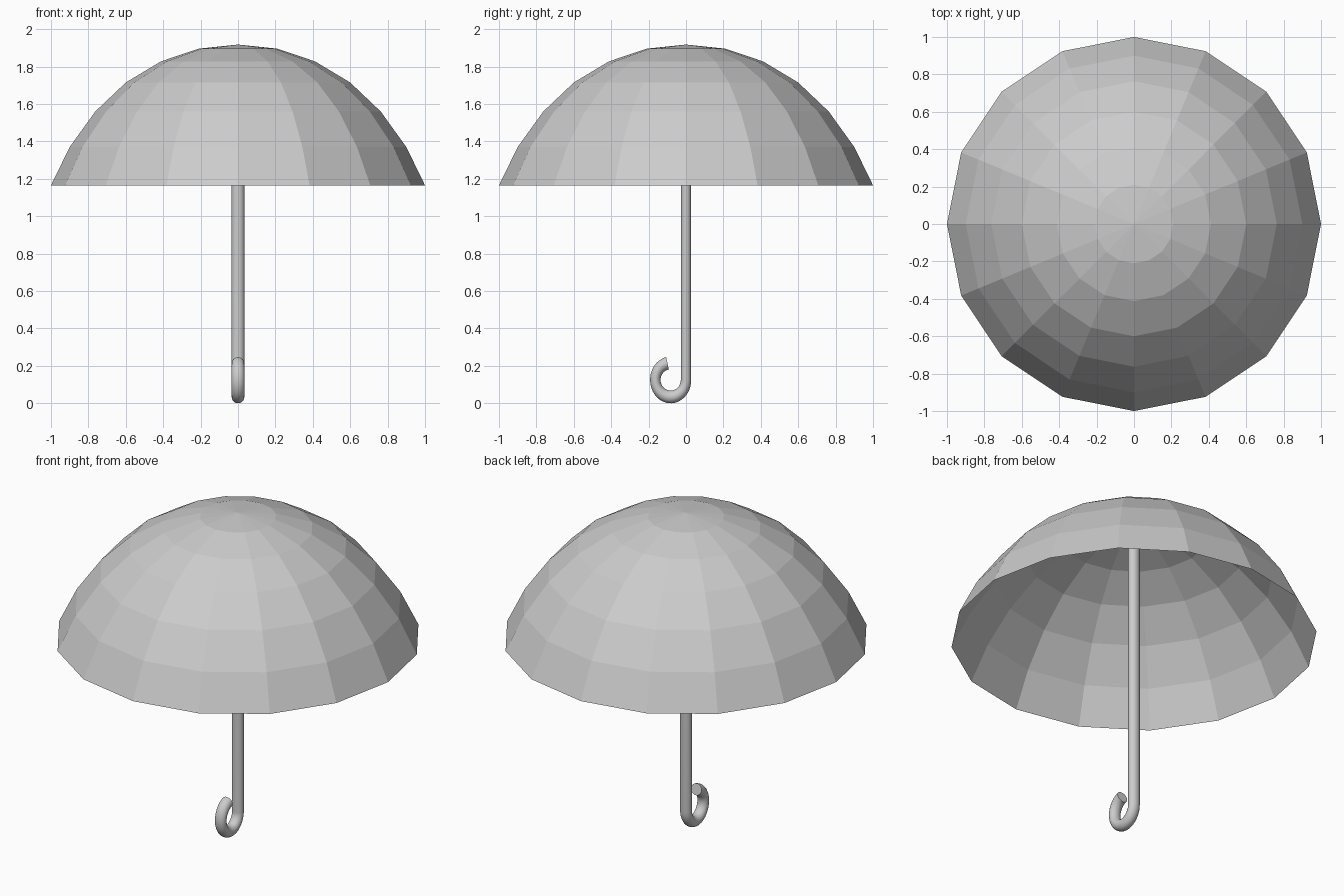
import bpy, bmesh, math
from mathutils import Vector

if "Cube" in bpy.data.objects:
    bpy.data.objects.remove(bpy.data.objects["Cube"])

grey = bpy.data.materials.new("light grey")
grey.diffuse_color = (0.6, 0.6, 0.6, 1)
grey.use_nodes = True
grey.node_tree.nodes["Principled BSDF"].inputs["Base Color"].default_value = grey.diffuse_color


def finish(bm, name, smooth):
    mesh = bpy.data.meshes.new(name)
    for f in bm.faces:
        f.smooth = smooth
    bm.to_mesh(mesh)
    bm.free()
    mesh.materials.append(grey)
    obj = bpy.data.objects.new(name, mesh)
    bpy.context.collection.objects.link(obj)
    return obj


def ring_strip(bm, a, b):
    n = len(a)
    for i in range(n):
        j = (i + 1) % n
        bm.faces.new((a[i], a[j], b[j], b[i]))


# Canopy: open 16-sided faceted dome
profile = [(1.0, 1.165), (0.9, 1.37), (0.763, 1.56), (0.6, 1.715),
           (0.412, 1.828), (0.21, 1.896)]
bm = bmesh.new()
rings = [[bm.verts.new((r * math.cos(math.tau * i / 16),
                        r * math.sin(math.tau * i / 16), z))
          for i in range(16)] for r, z in profile]
for a, b in zip(rings, rings[1:]):
    ring_strip(bm, a, b)
tip = bm.verts.new((0, 0, 1.918))
for i in range(16):
    bm.faces.new((rings[-1][i], rings[-1][(i + 1) % 16], tip))
finish(bm, "canopy", False)

# Shaft and hooked handle: one tube, slightly flattened in y
SQUASH, RADIUS, SIDES = 0.82, 0.034, 20
path = [Vector((0, 0, 1.905)), Vector((0, 0, 1.0))]
for k in range(33):
    t = -math.radians(258) * k / 32
    path.append(Vector((0, -0.1 + 0.1 * math.cos(t), 0.125 + 0.091 * math.sin(t))))
bm = bmesh.new()
rings = []
side = Vector((1, 0, 0))
for k, p in enumerate(path):
    d = (path[min(k + 1, len(path) - 1)] - path[max(k - 1, 0)]).normalized()
    up = side.cross(d)
    ring = []
    for i in range(SIDES):
        a = math.tau * i / SIDES
        q = p + RADIUS * (math.cos(a) * side + math.sin(a) * up)
        ring.append(bm.verts.new((q.x, q.y * SQUASH, q.z)))
    rings.append(ring)
for a, b in zip(rings, rings[1:]):
    ring_strip(bm, a, b)
bm.faces.new(rings[0])
bm.faces.new(rings[-1])
bmesh.ops.recalc_face_normals(bm, faces=bm.faces)
handle = finish(bm, "shaft_and_hook", True)
bpy.context.view_layer.objects.active = handle
handle.select_set(True)
bpy.ops.object.shade_smooth_by_angle(angle=math.radians(40))
